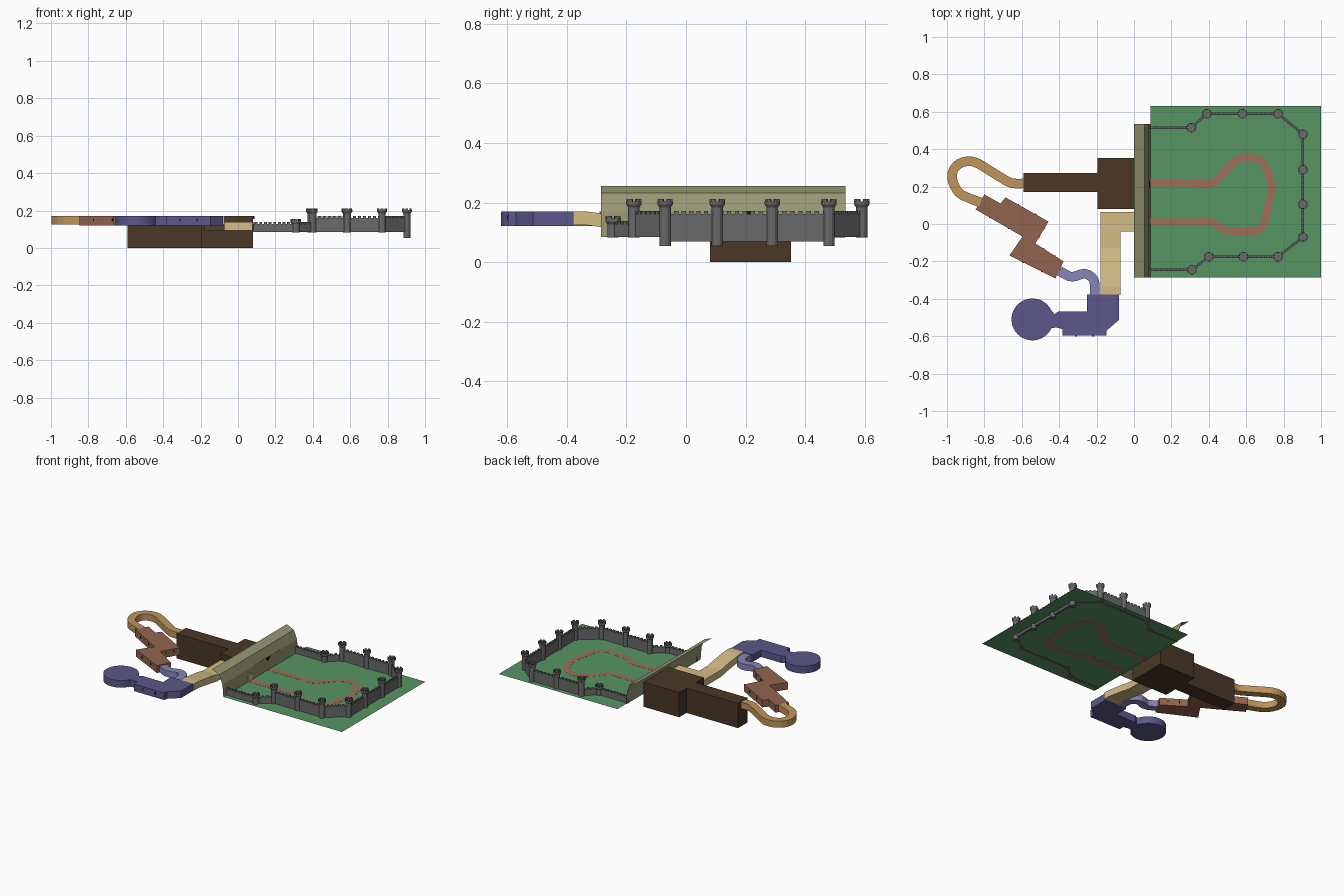
import bpy, bmesh, math
from mathutils import Vector, Matrix

if "Cube" in bpy.data.objects:
    bpy.data.objects.remove(bpy.data.objects["Cube"])


def material(name, rgb):
    m = bpy.data.materials.new(name)
    m.diffuse_color = [(c / 255) ** 2.2 for c in rgb] + [1]
    m.use_nodes = True
    m.node_tree.nodes["Principled BSDF"].inputs["Base Color"].default_value = m.diffuse_color
    return m


GREEN = material("grass", (88, 148, 100))
RED = material("path", (158, 108, 88))
OLIVE = material("cliff", (150, 150, 115))
BROWN = material("dark_earth", (75, 58, 42))
ORANGE = material("ochre", (190, 148, 92))
RUST = material("rust", (145, 100, 78))
LILAC = material("lilac", (135, 132, 182))
PURPLE = material("purple", (92, 88, 138))
SAND = material("sand", (210, 188, 132))
STONE = material("stone", (105, 105, 105))
BLACK = material("black", (35, 30, 28))


def finish(bm, name, mat, normals=True):
    if normals:
        bmesh.ops.recalc_face_normals(bm, faces=bm.faces)
    me = bpy.data.meshes.new(name)
    bm.to_mesh(me)
    bm.free()
    me.materials.append(mat)
    ob = bpy.data.objects.new(name, me)
    bpy.context.collection.objects.link(ob)
    return ob


def add_box(bm, center, size, angle=0):
    m = (Matrix.Translation(center) @ Matrix.Rotation(angle, 4, 'Z')
         @ Matrix.Diagonal((*size, 1)))
    bmesh.ops.create_cube(bm, size=1, matrix=m)


def extrude_loop(name, pts, vec, mat):
    bm = bmesh.new()
    f = bm.faces.new([bm.verts.new(p) for p in pts])
    r = bmesh.ops.extrude_face_region(bm, geom=[f], use_keep_orig=True)
    bmesh.ops.translate(bm, vec=vec,
                        verts=[v for v in r['geom'] if isinstance(v, bmesh.types.BMVert)])
    return finish(bm, name, mat)


def prism(name, outline, z0, z1, mat):
    return extrude_loop(name, [(x, y, z0) for x, y in outline], (0, 0, z1 - z0), mat)


def smooth_path(pts, steps=3):
    # Catmull-Rom through the given points
    p = [Vector(q) for q in pts]
    p = [2 * p[0] - p[1]] + p + [2 * p[-1] - p[-2]]
    out = []
    for i in range(1, len(p) - 2):
        a, b, c, d = p[i - 1:i + 3]
        for k in range(steps):
            t = k / steps
            out.append(0.5 * (2 * b + (c - a) * t + (2 * a - 5 * b + 4 * c - d) * t * t
                              + (3 * b - a - 3 * c + d) * t ** 3))
    return out + [p[-2]]


def ribbon(name, pts, width, z0, z1, mat, steps=2):
    # constant-width rectangular tube along a centre line
    p = smooth_path(pts, steps)
    bm = bmesh.new()
    rings = []
    for i, q in enumerate(p):
        t = (p[min(i + 1, len(p) - 1)] - p[max(i - 1, 0)]).normalized()
        n = Vector((-t.y, t.x)) * width / 2
        rings.append([bm.verts.new((v.x, v.y, z)) for v, z in
                      ((q + n, z0), (q - n, z0), (q - n, z1), (q + n, z1))])
    for a, b in zip(rings, rings[1:]):
        for k in range(4):
            bm.faces.new((a[k], a[(k + 1) % 4], b[(k + 1) % 4], b[k]))
    bm.faces.new(rings[0])
    bm.faces.new(rings[-1][::-1])
    return finish(bm, name, mat)


GZ = 0.087

# grass sheet and path loop
bm = bmesh.new()
bm.faces.new([bm.verts.new(p) for p in
              ((.087, -.285, GZ), (1, -.285, GZ), (1, .63, GZ), (.087, .63, GZ))])
finish(bm, "grass_ground", GREEN, False)
ribbon("dirt_path", [(.085, .22), (.30, .22), (.42, .22), (.48, .275), (.54, .335), (.61, .36),
                     (.68, .335), (.715, .275), (.735, .20), (.72, .11), (.70, .02),
                     (.66, -.035), (.57, -.04), (.48, -.03), (.41, .01), (.30, .01),
                     (.085, .01)], .04, GZ - .0008, GZ + .0008, RED, 3)

# cliff face: an open folded sheet
bm = bmesh.new()
rows = [[bm.verts.new((x, y, z)) for y in (.535, -.285)]
        for x, z in ((.087, GZ - .003), (.08, .17), (.056, .232), (0, .256))]
for a, b in zip(rows, rows[1:]):
    bm.faces.new((a[0], b[0], b[1], a[1]))
finish(bm, "cliff_face", OLIVE, False)

# arched gate and small window in the cliff
arch = [(-.022, GZ), (.022, GZ)] + [(.022 * math.cos(math.radians(a)),
                                     .115 + .022 * math.sin(math.radians(a)))
                                    for a in range(0, 181, 30)]
extrude_loop("gate", [(.08, .01 + y, z) for y, z in arch], (.009, 0, 0), SAND)
bm = bmesh.new()
add_box(bm, (.083, .21, .168), (.012, .03, .008))
add_box(bm, (.083, .21, .160), (.010, .014, .012))
finish(bm, "cliff_window", BLACK)

# dark hall behind the cliff
prism("dark_hall", [(-.592, .17), (-.195, .17), (-.195, .08), (.08, .08), (.08, .353),
                    (-.195, .353), (-.195, .273), (-.592, .273)], 0, .172, BROWN)

# bent tunnel
ribbon("bent_tunnel", [(-.59, .217), (-.645, .217), (-.69, .235), (-.81, .31), (-.85, .33),
                       (-.89, .336), (-.935, .322), (-.965, .29), (-.973, .245),
                       (-.955, .195), (-.92, .155), (-.82, .115)], .051, .125, .17, ORANGE)

# staggered rooms
rooms = [(-.80, .158), (-.847, .078), (-.596, -.067), (-.666, -.168), (-.42, -.291),
         (-.377, -.20), (-.527, -.104), (-.457, .013), (-.687, .142), (-.714, .11)]
prism("staggered_rooms", rooms, .12, .17, RUST)

# winding passage
ribbon("winding_passage", [(-.21, -.38), (-.21, -.32), (-.225, -.285), (-.265, -.265),
                           (-.31, -.278), (-.345, -.28), (-.40, -.25)],
       .052, .122, .165, LILAC)

# round chamber with its hall
cx, cy, r = -.543, -.51, .112
ring = [(cx + r * math.cos(math.radians(a)), cy + r * math.sin(math.radians(a)))
        for a in range(25, 336, 10)]
chamber = ring + [(-.415, -.553), (-.383, -.562), (-.383, -.597), (-.147, -.597), (-.147, -.57),
                  (-.08, -.513), (-.08, -.378), (-.25, -.378), (-.25, -.468), (-.405, -.468),
                  (-.425, -.482)]
prism("round_chamber_hall", chamber, .121, .17, PURPLE)

# sloping entrance passage
lower = [(-.38, .125), (-.335, .125), (-.20, .105), (-.13, .092), (.065, .092)]
upper = [(.065, .14), (-.13, .14), (-.20, .153), (-.335, .17), (-.38, .17)]
extrude_loop("sloping_passage", [(-.178, y, z) for y, z in lower + upper], (.106, 0, 0), SAND)
prism("entrance_passage", [(-.072, -.04), (.078, -.04), (.078, .065), (-.072, .065)],
      .092, .14, SAND)

# small torches on the outer sides of the rooms
bm = bmesh.new()
for loop in (rooms, [(-.147, -.597), (-.383, -.597)]):
    for i, a in enumerate(loop):
        a, b = Vector(a), Vector(loop[(i + 1) % len(loop)])
        if (b - a).length > .13:
            for t in (.3, .7):
                q = a.lerp(b, t)
                add_box(bm, (q.x, q.y, .15), (.007, .007, .014), math.atan2(*(b - a).yx))
finish(bm, "torches", BLACK)

# castle towers: x, y, base, top
south = [(.31, -.245), (.40, -.175), (.585, -.175), (.77, -.175)]
east = [(.903, -.07), (.903, .105), (.903, .29), (.903, .48)]
north = [(.77, .59), (.58, .59), (.39, .59), (.307, .515)]
towers = south + east + north


def tower(name, x, y, z0, z1):
    n = 12
    profile = [(.019, z0), (.019, z1 - .028), (.026, z1 - .018), (.026, z1 - .008),
               (.020, z1 - .008), (.020, z1 - .014)]
    bm = bmesh.new()
    rings = [[bm.verts.new((x + q * math.cos(math.tau * k / n), y + q * math.sin(math.tau * k / n), z))
              for k in range(n)] for q, z in profile]
    for a, b in zip(rings, rings[1:]):
        for k in range(n):
            bm.faces.new((a[k], a[(k + 1) % n], b[(k + 1) % n], b[k]))
    bm.faces.new(rings[0][::-1])
    bm.faces.new(rings[-1])
    for k in range(6):
        a = math.tau * (k + .5) / 6
        add_box(bm, (x + .0225 * math.cos(a), y + .0225 * math.sin(a), z1 - .0045),
                (.006, .014, .009), a)
    finish(bm, name, STONE)


for i, (x, y) in enumerate(towers):
    low = i in (0, 11)
    tower(f"tower_{i + 1}", x, y, .054 if (x, y) in east else .083, .155 if low else .212)


# battlemented curtain walls between towers
def wall(name, a, b, z0, z1):
    a, b = Vector(a), Vector(b)
    d = b - a
    ang = math.atan2(d.y, d.x)
    mid = (a + b) / 2
    bm = bmesh.new()
    add_box(bm, (*mid, (z0 + z1 - .01) / 2), (d.length, .013, z1 - .01 - z0), ang)
    n = max(2, round(d.length / .026))
    for k in range(n):
        q = a + d * (k + .5) / n
        add_box(bm, (*q, z1 - .005), (.014, .013, .01), ang)
    finish(bm, name, STONE)


chain = [(.084, -.245)] + towers + [(.084, .515)]
for i, (a, b) in enumerate(zip(chain, chain[1:])):
    low = i in (0, 1, len(chain) - 3, len(chain) - 2)
    base = .07 if a in east and b in east else .084
    wall(f"curtain_wall_{i + 1}", a, b, base, .138 if low else .171)
